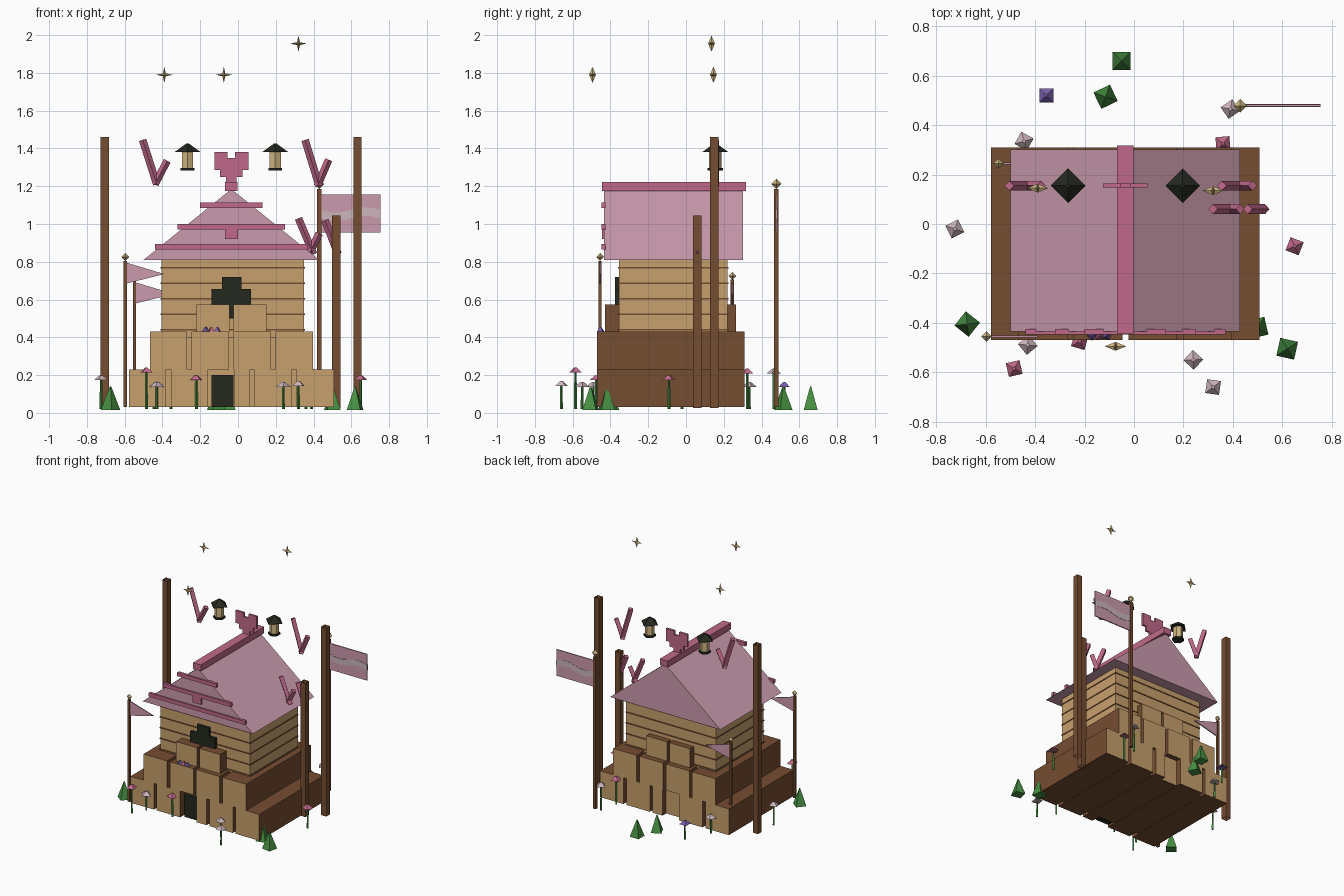
import bpy, bmesh, math
from mathutils import Vector, Matrix

cube = bpy.data.objects.get("Cube")
if cube:
    bpy.data.objects.remove(cube, do_unlink=True)


def material(name, hexcode):
    srgb = [int(hexcode[i:i + 2], 16) / 255 for i in (0, 2, 4)]
    col = [c / 12.92 if c < 0.04 else ((c + 0.055) / 1.055) ** 2.4 for c in srgb] + [1]
    m = bpy.data.materials.new(name)
    m.use_nodes = True
    m.diffuse_color = col
    m.node_tree.nodes["Principled BSDF"].inputs["Base Color"].default_value = col
    return m


BROWN = material("bark brown", "764D31")
TAN = material("cut wood tan", "C7A06D")
DARK = material("dark iron", "24281E")
PINK = material("roof pink", "CB9BAD")
ROSE = material("trim rose", "C0698A")
GOLD = material("pale gold", "CFB680")
GREEN = material("leaf green", "478F42")
PURPLE = material("violet petal", "7A60AE")
PALE = material("pale petal", "CDB6BC")


def finish(name, bm, *mats):
    me = bpy.data.meshes.new(name)
    bm.to_mesh(me)
    bm.free()
    ob = bpy.data.objects.new(name, me)
    for m in mats:
        me.materials.append(m)
    bpy.context.collection.objects.link(ob)
    return ob


def box(name, x0, x1, y0, y1, z0, z1, mat, end_mat=None):
    """Box from its limits; end_mat colours the faces toward front and back."""
    bm = bmesh.new()
    bmesh.ops.create_cube(bm, size=1)
    for v in bm.verts:
        v.co = ((x0, x1)[v.co.x > 0], (y0, y1)[v.co.y > 0], (z0, z1)[v.co.z > 0])
    bm.normal_update()
    for f in bm.faces:
        f.material_index = int(end_mat is not None and abs(f.normal.y) > 0.5)
    return finish(name, bm, mat, *([end_mat] if end_mat else []))


def cone(name, x, y, z0, z1, r0, r1, mat, sides=4, turn=0.0, caps=True):
    bm = bmesh.new()
    bmesh.ops.create_cone(bm, cap_ends=caps, segments=sides, radius1=r0, radius2=r1, depth=z1 - z0,
                          matrix=Matrix.Translation((x, y, (z0 + z1) / 2)) @ Matrix.Rotation(turn, 4, 'Z'))
    return finish(name, bm, mat)


def slab(name, outline, y, thick, mat):
    """Outline in x and z, extruded along y."""
    bm = bmesh.new()
    face = bm.faces.new([bm.verts.new((x, y, z)) for x, z in outline])
    new = bmesh.ops.extrude_face_region(bm, geom=[face])["geom"]
    bmesh.ops.translate(bm, vec=(0, thick, 0), verts=[v for v in new if isinstance(v, bmesh.types.BMVert)])
    bmesh.ops.recalc_face_normals(bm, faces=bm.faces)
    return finish(name, bm, mat)


def stick(name, a, b, y, r, mat):
    """Square rod between two points in the x-z plane."""
    p, q = Vector((a[0], y, a[1])), Vector((b[0], y, b[1]))
    d = q - p
    mat4 = Matrix.Translation((p + q) / 2) @ d.to_track_quat('Z', 'Y').to_matrix().to_4x4()
    bm = bmesh.new()
    bmesh.ops.create_cone(bm, cap_ends=True, segments=4, radius1=r, radius2=r, depth=d.length, matrix=mat4)
    return finish(name, bm, mat)


SQ = math.pi / 4
CX = -0.035

# Stacked log base, two wide rows and a short upper row
for i in range(5):
    x = CX + (i - 2) * 0.222
    left = CX + 0.015 if i == 2 else x - 0.099
    box(f"lower_log_{i}", left, x + 0.099, -0.47, 0.31, 0.03, 0.23, BROWN, TAN)
for i in range(4):
    x = CX + (i - 1.5) * 0.222
    box(f"middle_log_{i}", x - 0.099, x + 0.099, -0.47, 0.31, 0.23, 0.43, BROWN, TAN)
for i in (-1, 1):
    x = CX + i * 0.098
    box(f"upper_log_{i}", x - 0.088, x + 0.088, -0.43, 0.265, 0.43, 0.575, BROWN, TAN)
box("lower_core", -0.56, 0.49, -0.40, 0.27, 0.032, 0.228, BROWN, TAN)
box("middle_core", -0.44, 0.37, -0.40, 0.27, 0.228, 0.40, BROWN, TAN)
box("cellar_door", -0.14, -0.025, -0.445, -0.40, 0.03, 0.2, DARK)

# Cabin walls with plank seams
box("cabin_walls", -0.405, 0.35, -0.355, 0.22, 0.40, 0.83, TAN)
for i in range(5):
    z = 0.44 + i * 0.082
    box(f"plank_seam_{i}", -0.409, 0.354, -0.359, 0.224, z - 0.004, z + 0.004, BROWN)
box("window_wide", -0.14, 0.07, -0.375, -0.35, 0.5, 0.655, DARK)
box("window_top", -0.085, 0.018, -0.375, -0.35, 0.65, 0.72, DARK)

# Gabled roof, trim boards, ridge beam
slab("roof", [(-0.5, 0.81), (0.43, 0.81), (CX, 1.185)], -0.435, 0.737, PINK)
for i, (half, z) in enumerate([(0.405, 0.88), (0.285, 0.985), (0.165, 1.1)]):
    box(f"gable_board_{i}", CX - half, CX + half, -0.447, -0.425, z - 0.014, z + 0.014, ROSE)
box("gable_badge", CX - 0.035, CX + 0.035, -0.445, -0.425, 0.92, 0.985, ROSE)
box("ridge_beam", CX - 0.033, CX + 0.033, -0.445, 0.318, 1.175, 1.223, ROSE)

# Stepped heart on the ridge
steps = [(0, 1.223), (0.028, 1.223), (0.028, 1.25), (0.06, 1.25), (0.06, 1.285),
         (0.09, 1.285), (0.09, 1.38), (0.02, 1.38), (0.02, 1.35), (0, 1.35)]
right = [(CX + x, z) for x, z in steps[1:-1]]
mirrored = [(2 * CX - x, z) for x, z in reversed(right)]
slab("ridge_heart", right + mirrored, 0.147, 0.016, ROSE)

# Hanging lanterns
for side in (-1, 1):
    x = CX + side * 0.232
    cone(f"lantern_roof_{side}", x, 0.155, 1.38, 1.425, 0.07, 0.008, DARK)
    cone(f"lantern_glass_{side}", x, 0.155, 1.295, 1.385, 0.034, 0.034, GOLD, 6)
    cone(f"lantern_base_{side}", x, 0.155, 1.282, 1.297, 0.042, 0.042, DARK, 6)

# Branching ornaments
branches = [((-0.505, 1.445), (-0.43, 1.21), 0.155), ((-0.375, 1.335), (-0.44, 1.21), 0.155),
            ((0.355, 1.445), (0.43, 1.2), 0.155), ((0.48, 1.34), (0.42, 1.2), 0.155),
            ((0.32, 1.03), (0.40, 0.84), 0.06), ((0.43, 0.95), (0.38, 0.85), 0.06),
            ((0.46, 1.02), (0.53, 0.84), 0.06)]
for i, (a, b, y) in enumerate(branches):
    stick(f"branch_{i}", a, b, y, 0.02, ROSE)

# Open square posts
for i, (x, y, top) in enumerate([(-0.705, 0.15, 1.46), (0.633, 0.15, 1.46), (0.52, 0.06, 1.045)]):
    cone(f"tall_post_{i}", x, y, 0.025, top, 0.031, 0.031, BROWN, 4, SQ, False)

# Flag poles with gem finials
for i, (x, y, top, r) in enumerate([(0.43, 0.478, 1.185, 0.017), (-0.597, -0.455, 0.805, 0.013),
                                    (-0.548, 0.245, 0.705, 0.013)]):
    cone(f"flag_pole_{i}", x, y, 0.03, top, r, r * 0.9, BROWN, 4, SQ)
    g = r * 1.6
    cone(f"finial_top_{i}", x, y, top + g, top + 2 * g, g, 0, GOLD)
    cone(f"finial_bottom_{i}", x, y, top, top + g, 0, g, GOLD)

# Large flag with wavy stripe, and two pennants
slab("large_flag", [(0.44, 0.955), (0.755, 0.955), (0.755, 1.155), (0.44, 1.155)], 0.475, 0.008, PINK)
wave = [(0.44 + 0.0525 * i, 1.055 - 0.015 * math.sin(i * 1.05)) for i in range(7)]
stripe = [(x, z - 0.025) for x, z in wave] + [(x, z + 0.02) for x, z in reversed(wave)]
slab("flag_stripe", stripe, 0.473, 0.012, PALE)
for i, (x, y, z) in enumerate([(-0.59, -0.459, 0.74), (-0.54, 0.241, 0.635)]):
    slab(f"pennant_{i}", [(x, z - 0.055), (x + 0.2, z - 0.005), (x, z + 0.055)], y, 0.008, PINK)

# Four-pointed stars floating above
for n, (x, y, z) in enumerate([(-0.39, 0.145, 1.79), (-0.075, -0.495, 1.79), (0.32, 0.135, 1.955)]):
    bm = bmesh.new()
    rim = []
    for k in range(8):
        r = 0.043 if k % 2 == 0 else 0.011
        a = k * math.pi / 4
        rim.append(bm.verts.new((x + r * math.cos(a), y, z + r * math.sin(a))))
    for dy in (-0.018, 0.018):
        tip = bm.verts.new((x, y + dy, z))
        for k in range(8):
            bm.faces.new((tip, rim[k], rim[(k + 1) % 8]))
    bmesh.ops.recalc_face_normals(bm, faces=bm.faces)
    finish(f"star_{n}", bm, GOLD)

# Grass tufts
tufts = [(-0.05, 0.66), (-0.115, 0.515), (-0.675, -0.405), (0.62, -0.505), (0.5, -0.42)]
for i, (x, y) in enumerate(tufts):
    cone(f"grass_tuft_{i}", x, y, 0.015, 0.14, 0.052, 0.004, GREEN, 4, SQ + i * 0.45)

# Flowers: stem and shallow pyramid bloom
flowers = [(-0.355, 0.52, 0.15, PURPLE), (0.39, 0.465, 0.22, PALE), (0.65, -0.09, 0.185, ROSE),
           (-0.485, -0.585, 0.225, ROSE), (0.24, -0.55, 0.15, PALE), (0.32, -0.66, 0.155, PALE),
           (-0.725, -0.02, 0.185, PALE), (-0.445, 0.335, 0.15, PALE), (0.36, 0.325, 0.22, ROSE),
           (-0.43, -0.49, 0.15, PALE), (-0.22, -0.475, 0.185, ROSE)]
for i, (x, y, z, mat) in enumerate(flowers):
    cone(f"flower_stem_{i}", x, y, 0.02, z, 0.008, 0.006, GREEN)
    cone(f"flower_bloom_{i}", x, y, z - 0.012, z + 0.014, 0.04, 0.008, mat, 4, SQ + i * 0.6)

# Small blooms resting on the ledge
for i, (x, mat) in enumerate([(-0.17, PURPLE), (-0.11, PURPLE), (-0.14, ROSE)]):
    cone(f"ledge_bloom_{i}", x, -0.452, 0.43, 0.455, 0.02, 0.004, mat, 4, i * 0.5)
